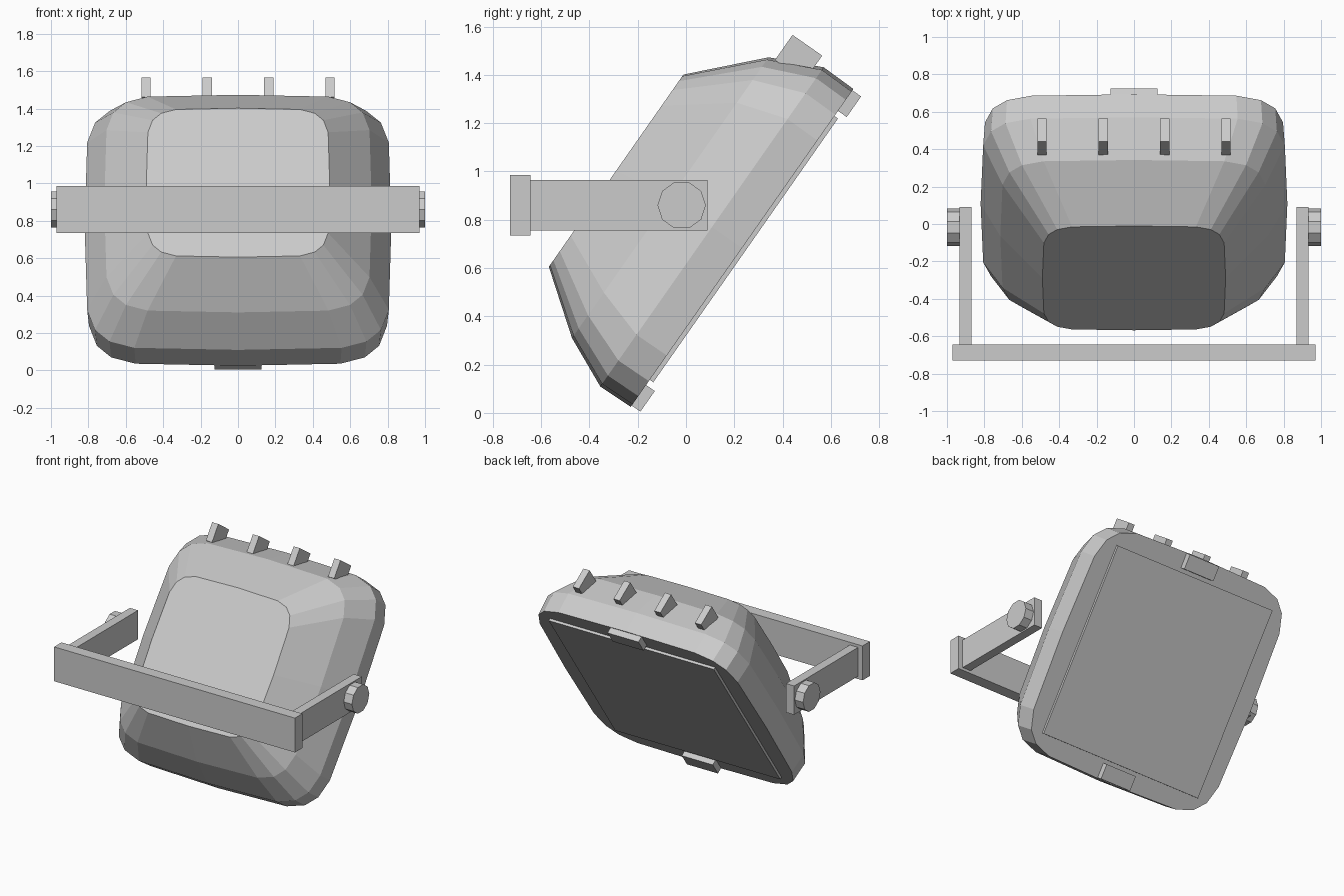
import bpy, bmesh, math
from mathutils import Vector

if "Cube" in bpy.data.objects:
    bpy.data.objects.remove(bpy.data.objects["Cube"])

grey = bpy.data.materials.new("light grey metal")
grey.diffuse_color = (0.6, 0.6, 0.6, 1)
grey.use_nodes = True
grey.node_tree.nodes["Principled BSDF"].inputs["Base Color"].default_value = grey.diffuse_color

# Tilted lamp frame: x across, a up along the lens, b out through the lens
T = math.radians(55)
U = Vector((0, math.cos(T), math.sin(T)))
N = Vector((0, math.sin(T), -math.cos(T)))
PIVOT = Vector((0, -0.02, 0.86))


def tilted(x, a, b):
    return PIVOT + Vector((x, 0, 0)) + U * a + N * b


def upright(x, y, z):
    return Vector((x, y, z))


def finish(name, bm):
    bmesh.ops.recalc_face_normals(bm, faces=bm.faces)
    me = bpy.data.meshes.new(name)
    bm.to_mesh(me)
    bm.free()
    me.materials.append(grey)
    ob = bpy.data.objects.new(name, me)
    bpy.context.collection.objects.link(ob)
    return ob


def loft(name, rings):
    bm = bmesh.new()
    vr = [[bm.verts.new(p) for p in r] for r in rings]
    n = len(vr[0])
    for r, s in zip(vr, vr[1:]):
        for i in range(n):
            j = (i + 1) % n
            bm.faces.new((r[i], r[j], s[j], s[i]))
    bm.faces.new(vr[0])
    bm.faces.new(vr[-1])
    return finish(name, bm)


def box(name, xr, yr, zr, place):
    return loft(name, [[place(x, y, z) for x, y in
                        ((xr[0], yr[0]), (xr[1], yr[0]), (xr[1], yr[1]), (xr[0], yr[1]))]
                       for z in zr])


def power(v, p=1 / 3):
    return math.copysign(abs(v) ** p, v) if abs(v) > 1e-6 else 0.0


def squircle(sx, sa, ca, b, n=20):
    ang = [2 * math.pi * i / n for i in range(n)]
    return [tilted(sx * power(math.cos(t)), ca + sa * power(math.sin(t)), b) for t in ang]


# Housing: rounded-square sections from the back plate to the lens rim
loft("lamp_housing", [squircle(0.49, 0.486, -0.037, -0.303),
                      squircle(0.715, 0.71, 0, -0.055),
                      squircle(0.82, 0.807, 0, 0.156),
                      squircle(0.81, 0.804, 0, 0.308)])

# Lens plate and the two clips holding it
box("lens_plate", (-0.665, 0.665), (-0.667, 0.667), (0.28, 0.326), tilted)
for name, s in (("upper_clip", 1), ("lower_clip", -1)):
    box(name, (-0.125, 0.125), sorted((s * 0.693, s * 0.797)), (0.28, 0.352), tilted)

# Cooling fins along the top
for i, x in enumerate((-0.492, -0.164, 0.164, 0.492)):
    box(f"cooling_fin_{i + 1}", (x - 0.025, x + 0.025), (0.715, 0.843), (-0.027, 0.123), tilted)

# Mounting bracket: crossbar, two arms and ten-sided pivot knobs
box("bracket_crossbar", (-0.97, 0.97), (-0.73, -0.645), (0.735, 0.985), upright)
for side, s in (("left", -1), ("right", 1)):
    box(f"bracket_arm_{side}", sorted((s * 0.868, s * 0.934)), (-0.65, 0.09), (0.755, 0.965), upright)
    loft(f"pivot_knob_{side}",
         [[Vector((s * x, -0.018 + 0.1 * math.cos(k * math.pi / 5),
                   0.86 + 0.1 * math.sin(k * math.pi / 5))) for k in range(10)]
          for x in (0.925, 1.0)])
